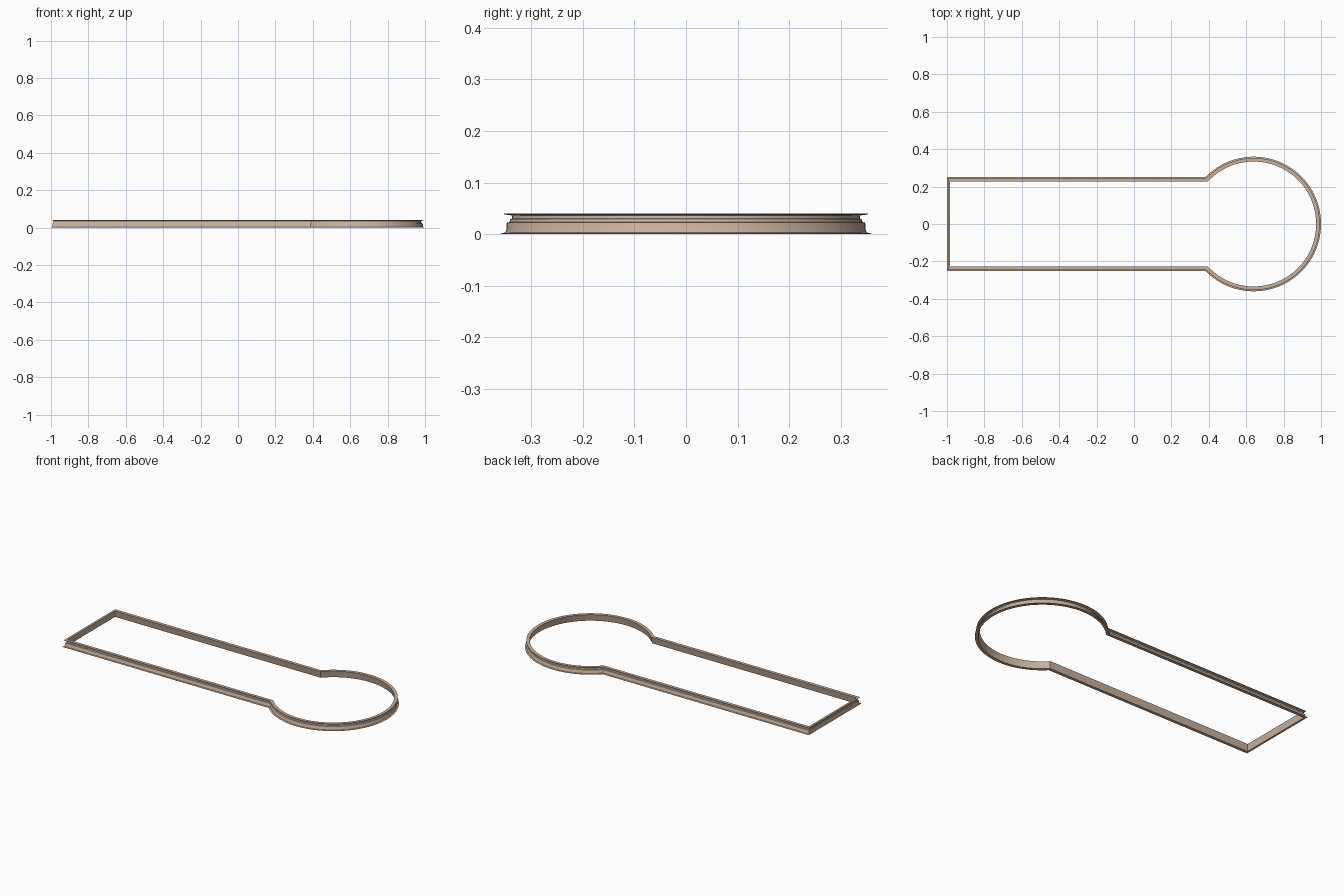
import bpy, bmesh, math

if "Cube" in bpy.data.objects:
    bpy.data.objects.remove(bpy.data.objects["Cube"])

CX, R, H = 0.64, 0.36, 0.252      # circle centre, radius, half width of the straight part
ARC = 64

# Moulding profile: (inset from outer outline, height)
PROFILE = [
    (0.000, 0.000), (0.000, 0.001), (0.009, 0.003), (0.011, 0.006),
    (0.012, 0.020), (0.013, 0.022), (0.017, 0.023), (0.019, 0.029),
    (0.022, 0.030), (0.023, 0.036), (0.007, 0.038), (0.007, 0.040),
    (0.026, 0.040), (0.018, 0.000),
]


def keyhole(d, z):
    """Keyhole outline inset by d at height z."""
    r, h, left = R - d, H - d, -1 + 0.65 * d
    a = math.pi - math.asin(h / r)           # angle where bar meets circle
    pts = [(left, h, z), (left, -h, z)]
    for i in range(ARC + 1):
        t = -a + 2 * a * i / ARC
        pts.append((CX + r * math.cos(t), r * math.sin(t), z))
    return pts


# Moulding swept around the keyhole outline
bm = bmesh.new()
rings = [[bm.verts.new(p) for p in keyhole(d, z)] for d, z in PROFILE]
n = len(rings[0])
for k, low in enumerate(rings):
    high = rings[(k + 1) % len(rings)]
    for i in range(n):
        j = (i + 1) % n
        bm.faces.new((low[i], low[j], high[j], high[i]))
bmesh.ops.recalc_face_normals(bm, faces=bm.faces)
mesh = bpy.data.meshes.new("keyhole_moulding")
bm.to_mesh(mesh)
bm.free()

obj = bpy.data.objects.new("keyhole_moulding", mesh)
bpy.context.collection.objects.link(obj)

# Tan finish
mat = bpy.data.materials.new("tan")
mat.diffuse_color = (0.58, 0.44, 0.34, 1)
mat.use_nodes = True
mat.node_tree.nodes["Principled BSDF"].inputs["Base Color"].default_value = mat.diffuse_color
mesh.materials.append(mat)

bpy.context.view_layer.objects.active = obj
obj.select_set(True)
bpy.ops.object.shade_smooth_by_angle(angle=math.radians(30))
